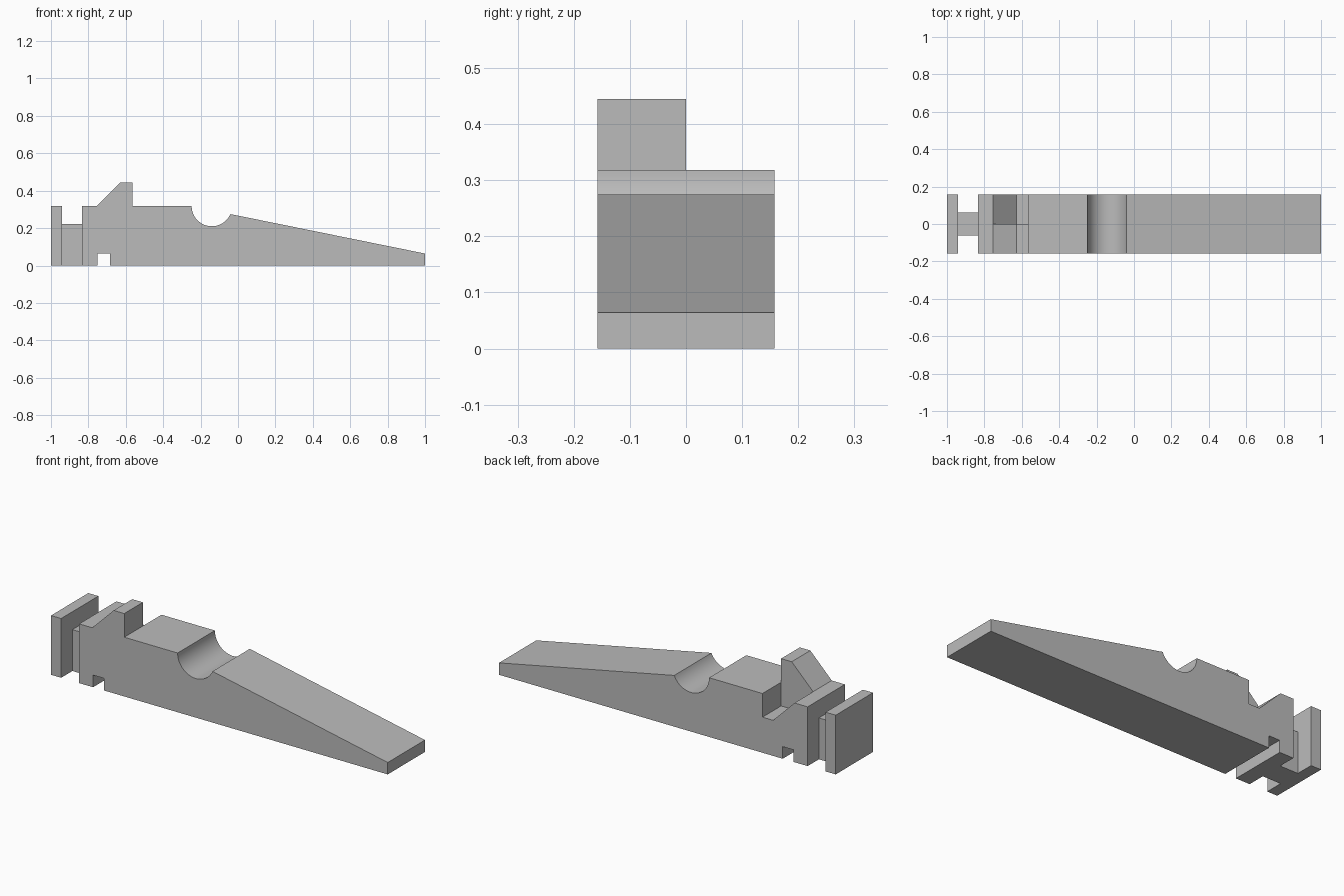
import bpy
import bmesh
from math import pi, cos, sin, asin, radians

if "Cube" in bpy.data.objects:
    bpy.data.objects.remove(bpy.data.objects["Cube"], do_unlink=True)

HALF_Y = 0.158        # half the width of the clip
TOP = 0.318           # height of the flat top
NECK_L, NECK_R = -0.94, -0.833

grey = bpy.data.materials.new("light_grey")
grey.use_nodes = True
colour = (0.5, 0.5, 0.5, 1)
grey.diffuse_color = colour
grey.node_tree.nodes["Principled BSDF"].inputs["Base Color"].default_value = colour


def prism(name, profile, y0, y1):
    """Extrude an x-z profile from y0 to y1."""
    bm = bmesh.new()
    face = bm.faces.new([bm.verts.new((x, y0, z)) for x, z in profile])
    extruded = bmesh.ops.extrude_face_region(bm, geom=[face])["geom"]
    moved = [v for v in extruded if isinstance(v, bmesh.types.BMVert)]
    bmesh.ops.translate(bm, verts=moved, vec=(0, y1 - y0, 0))
    bmesh.ops.recalc_face_normals(bm, faces=bm.faces)
    mesh = bpy.data.meshes.new(name)
    bm.to_mesh(mesh)
    bm.free()
    mesh.materials.append(grey)
    obj = bpy.data.objects.new(name, mesh)
    bpy.context.collection.objects.link(obj)
    return obj


def block(name, x0, x1, half_y, height):
    return prism(name, [(x0, 0), (x1, 0), (x1, height), (x0, height)], -half_y, half_y)


# Round groove, running from the flat top to the start of the long taper
groove_x, radius, lip = -0.14, 0.108, 0.275
start, end = pi, 2 * pi - asin((TOP - lip) / radius)
steps = 32
angles = [start + (end - start) * i / steps for i in range(steps + 1)]
groove = [(groove_x + radius * cos(a), TOP + radius * sin(a)) for a in angles]

# Main body with the underside slot and tapered tail
slot_l, slot_r, slot_top = -0.75, -0.685, 0.065
body = prism("body", [
    (NECK_R, 0), (NECK_R, TOP), *groove, (1, 0.064), (1, 0),
    (slot_r, 0), (slot_r, slot_top), (slot_l, slot_top), (slot_l, 0),
], -HALF_Y, HALF_Y)

# Locking tooth on the front half, and the matching pocket in the back half
tooth_l, tooth_m, tooth_r, rise = -0.755, -0.628, -0.565, 0.127
prism("locking_tooth", [
    (tooth_l, TOP), (tooth_m, TOP + rise), (tooth_r, TOP + rise), (tooth_r, TOP),
], -HALF_Y, 0)
cutter = prism("pocket_cutter", [
    (tooth_l - rise, TOP + rise), (tooth_m, TOP - rise),
    (tooth_r, TOP - rise), (tooth_r, TOP + rise),
], 0, HALF_Y * 2)
cutter.hide_render = True

pocket = body.modifiers.new("pocket", 'BOOLEAN')
pocket.operation = 'DIFFERENCE'
pocket.solver = 'EXACT'
pocket.object = cutter
bpy.ops.object.select_all(action='DESELECT')
bpy.context.view_layer.objects.active = body
body.select_set(True)
bpy.ops.object.modifier_apply(modifier=pocket.name)
bpy.data.objects.remove(cutter, do_unlink=True)
bpy.ops.object.shade_smooth_by_angle(angle=radians(20))

# Narrow neck and end plate
block("neck", NECK_L, NECK_R, 0.0625, 0.222)
block("end_plate", -1, NECK_L, HALF_Y, TOP)
